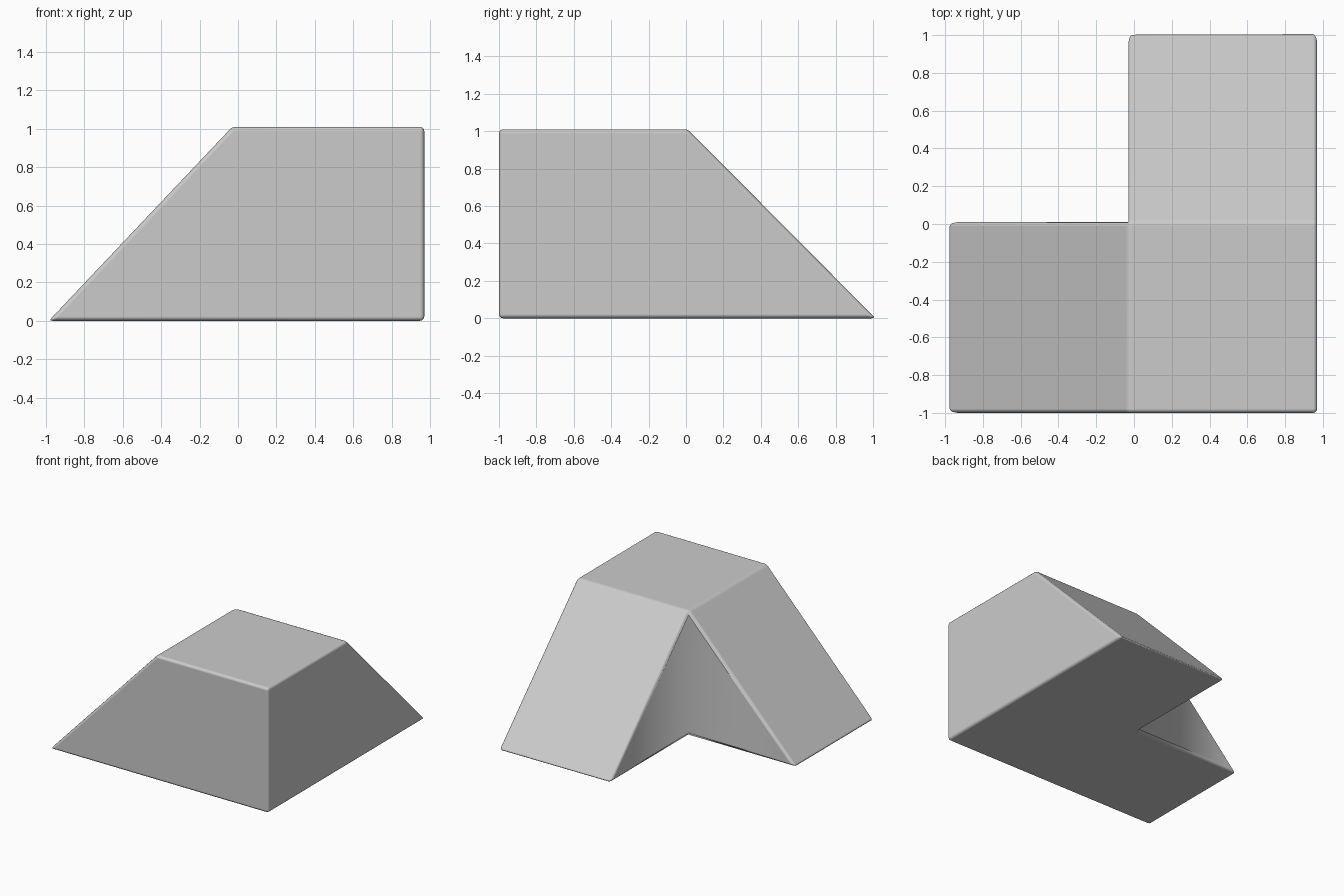
import bpy, bmesh

if "Cube" in bpy.data.objects:
    bpy.data.objects.remove(bpy.data.objects["Cube"])

X0, X1, X2 = -0.985, -0.03, 0.97   # ramp tip, block left, block right
Y0, Y1, Y2 = -1.0, 0.01, 1.013     # block front, block back, ramp tip
H = 1.01

# Corner block with two ramps: L-shaped base, square top
bm = bmesh.new()
base = [bm.verts.new((x, y, 0)) for x, y in
        [(X0, Y0), (X2, Y0), (X2, Y2), (X1, Y2), (X1, Y1), (X0, Y1)]]
top = [bm.verts.new((x, y, H)) for x, y in
       [(X1, Y0), (X2, Y0), (X2, Y1), (X1, Y1)]]
a, b, c, d, e, f = base
p, q, r, s = top
for face in [base[::-1], top,
             (a, b, q, p), (b, c, r, q),      # front and right walls
             (c, d, s, r), (f, a, p, s),      # back and left ramps
             (d, e, s), (e, f, s)]:           # inner corner walls
    bm.faces.new(face)
bmesh.ops.recalc_face_normals(bm, faces=bm.faces)

# Small rounding on every edge except the inner corner
weight = bm.edges.layers.float.new("bevel_weight_edge")
for edge in bm.edges:
    edge[weight] = 0.0 if set(edge.verts) == {e, s} else 1.0

mesh = bpy.data.meshes.new("corner_ramp_block")
bm.to_mesh(mesh)
bm.free()
obj = bpy.data.objects.new("corner_ramp_block", mesh)
bpy.context.collection.objects.link(obj)

bevel = obj.modifiers.new("rounded_edges", 'BEVEL')
bevel.limit_method = 'WEIGHT'
bevel.width = 0.022
bevel.segments = 3
bevel.harden_normals = True

bpy.context.view_layer.objects.active = obj
obj.select_set(True)
bpy.ops.object.shade_smooth()
